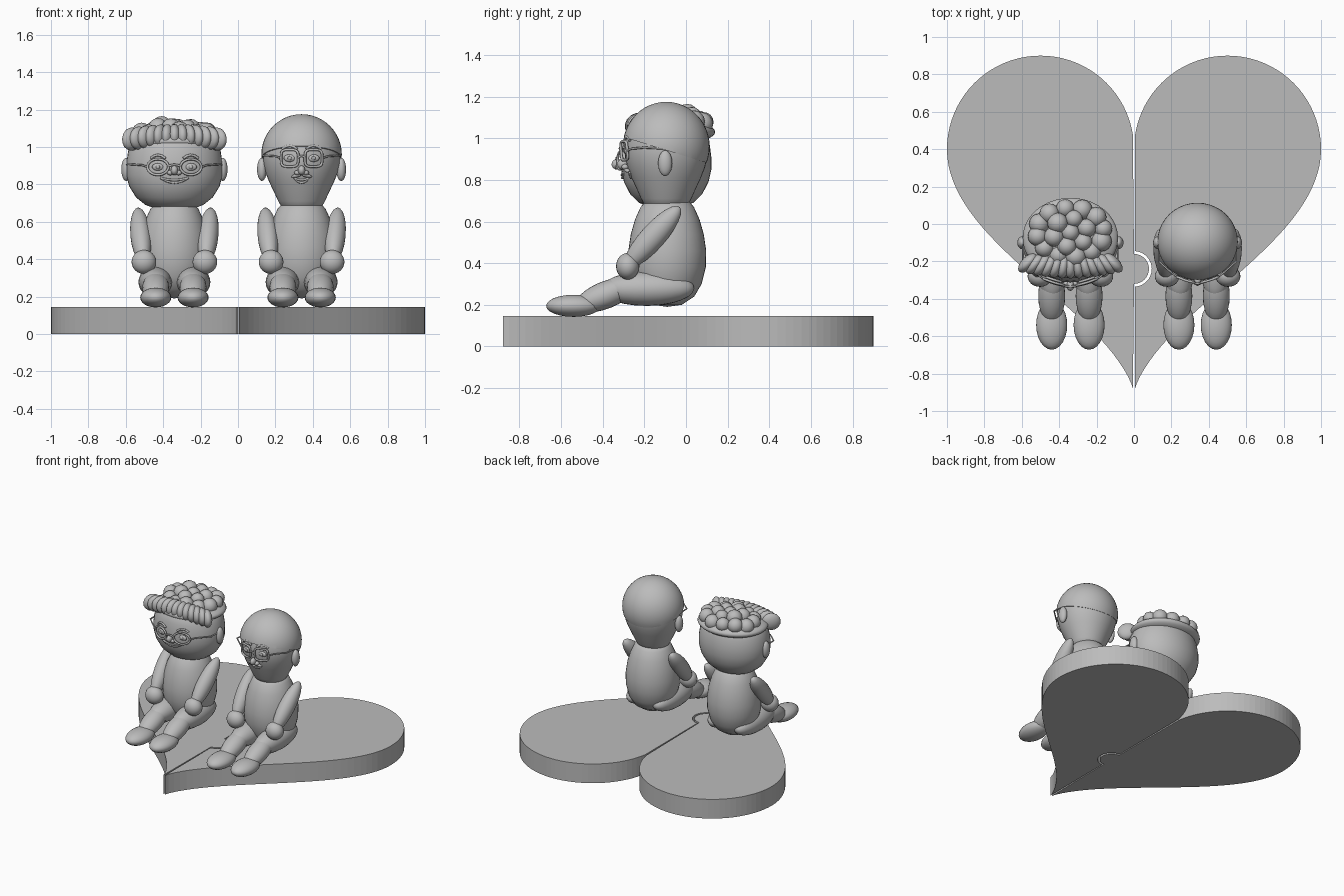
import bpy, bmesh, math, random
from mathutils import Vector, Matrix

random.seed(4)
if "Cube" in bpy.data.objects:
    bpy.data.objects.remove(bpy.data.objects["Cube"])

GREY = (0.5, 0.5, 0.5, 1)
mat = bpy.data.materials.new("plain grey")
mat.use_nodes = True
mat.diffuse_color = GREY
mat.node_tree.nodes["Principled BSDF"].inputs["Base Color"].default_value = GREY


def add(name, bm, smooth=True):
    bmesh.ops.recalc_face_normals(bm, faces=bm.faces[:])
    me = bpy.data.meshes.new(name)
    for f in bm.faces:
        f.smooth = smooth
    bm.to_mesh(me)
    bm.free()
    me.materials.append(mat)
    ob = bpy.data.objects.new(name, me)
    bpy.context.collection.objects.link(ob)
    return ob


def ball(name, centre, radii, axis=None, seg=24):
    """Ellipsoid; its z radius can be pointed along an axis."""
    bm = bmesh.new()
    bmesh.ops.create_uvsphere(bm, u_segments=seg, v_segments=seg // 2, radius=1)
    turn = Vector(axis).to_track_quat('Z', 'Y').to_matrix().to_4x4() if axis else Matrix()
    bm.transform(Matrix.Translation(centre) @ turn @ Matrix.Diagonal((*radii, 1)))
    return add(name, bm)


def limb(name, a, b, rx, ry):
    a, b = Vector(a), Vector(b)
    return ball(name, (a + b) / 2, (rx, ry, (b - a).length / 2), b - a)


def lathe(name, profile, x, y, depth=1.0, steps=40, cut=None):
    """Turned shape from (z, radius) points, optionally trimmed by a plane."""
    bm = bmesh.new()
    vs = [bm.verts.new((r, 0, z)) for z, r in profile]
    es = [bm.edges.new(p) for p in zip(vs, vs[1:])]
    bmesh.ops.spin(bm, geom=vs + es, cent=(0, 0, 0), axis=(0, 0, 1),
                   angle=math.tau, steps=steps)
    bmesh.ops.remove_doubles(bm, verts=bm.verts[:], dist=0.0005)
    if cut:
        bmesh.ops.bisect_plane(bm, geom=bm.verts[:] + bm.edges[:] + bm.faces[:],
                               plane_co=cut[0], plane_no=cut[1], clear_inner=True)
        rim = [e for e in bm.edges if e.is_boundary]
        bmesh.ops.contextual_create(bm, geom=rim)
    bm.transform(Matrix.Translation((x, y, 0)) @ Matrix.Diagonal((1, depth, 1, 1)))
    ob = add(name, bm)
    bpy.context.view_layer.objects.active = ob
    ob.select_set(True)
    bpy.ops.object.shade_smooth_by_angle(angle=math.radians(45))
    ob.select_set(False)
    return ob


def wire(name, pts, r, closed=False):
    cu = bpy.data.curves.new(name, 'CURVE')
    cu.dimensions = '3D'
    cu.bevel_depth, cu.bevel_resolution, cu.use_fill_caps = r, 2, True
    sp = cu.splines.new('POLY')
    sp.points.add(len(pts) - 1)
    for p, co in zip(sp.points, pts):
        p.co = (*co, 1)
    sp.use_cyclic_u = closed
    cu.materials.append(mat)
    ob = bpy.data.objects.new(name, cu)
    bpy.context.collection.objects.link(ob)
    ob.select_set(True)
    bpy.context.view_layer.objects.active = ob
    bpy.ops.object.convert(target='MESH')
    ob.select_set(False)


# Heart base in two halves, joined by a round tab and socket
GAP, TOP = 0.006, 0.145


def heart_half(name, s, r):
    ctrl = [Vector(p) for p in ((1, .4), (1, -.1), (.15, -.45), (0, -.89))]
    pts = []
    for i in range(33):
        t = i / 33
        w = ((1 - t) ** 3, 3 * t * (1 - t) ** 2, 3 * t * t * (1 - t), t ** 3)
        p = sum((c * k for c, k in zip(ctrl, w)), Vector((0, 0)))
        pts.append((s * p.x, p.y))
    pts.append((s * GAP, -.88))
    for i in range(17):
        a = -math.pi / 2 + math.pi * i / 16
        pts.append((max(r * math.cos(a), GAP) if s > 0 else max(r * math.cos(a), -GAP),
                    -.24 + r * math.sin(a)))
    for i in range(1, 40):
        a = math.pi * (1 - i / 40)
        pts.append((s * max(.5 + .5 * math.cos(a), GAP), .4 + .5 * math.sin(a)))
    bm = bmesh.new()
    face = bm.faces.new([bm.verts.new((x, y, 0)) for x, y in pts])
    out = bmesh.ops.extrude_face_region(bm, geom=[face])
    bmesh.ops.translate(bm, vec=(0, 0, TOP),
                        verts=[v for v in out["geom"] if isinstance(v, bmesh.types.BMVert)])
    add(name, bm, False)


heart_half("left_heart_half", 1, .095)
heart_half("right_heart_half", -1, .08)

# Seated bodies
TORSO = [(.19, 0), (.2, .07), (.24, .13), (.3, .165), (.38, .185), (.46, .187),
         (.54, .175), (.61, .155), (.67, .128), (.7, .1), (.71, 0)]


def body(who, cx):
    lathe(who + "_torso", TORSO, cx, -.09)
    for s, side in ((1, "left"), (-1, "right")):
        n = f"{who}_{side}_"
        limb(n + "arm", (cx + s * .195, -.03, .67), (cx + s * .165, -.29, .38), .055, .06)
        ball(n + "hand", (cx + s * .163, -.28, .385), (.066, .056, .064))
        limb(n + "thigh", (cx + s * .11, .04, .28), (cx + s * .095, -.41, .275), .09, .083)
        limb(n + "shin", (cx + s * .1, -.24, .305), (cx + s * .1, -.53, .19), .072, .066)
        ball(n + "foot", (cx + s * .1, -.54, .195), (.083, .132, .053))


body("curly_figure", -.34)
body("bald_figure", .34)

# Heads
CURLY = [(.665, 0), (.67, .1), (.69, .155), (.73, .205), (.79, .242), (.85, .258),
         (.91, .258), (.98, .247), (1.05, .215), (1.09, .14), (1.1, 0)]
BALD = [(.65, 0), (.655, .07), (.675, .105), (.71, .125), (.76, .148), (.81, .172),
        (.86, .192), (.91, .204), (.97, .208), (1.04, .19), (1.1, .155), (1.15, .09), (1.17, 0)]
HEAD_Y = -.095
lathe("curly_figure_head", CURLY, -.34, HEAD_Y, .84)
lathe("bald_figure_head", BALD, .34, HEAD_Y, .97)
dome = [(.96 - .215 * math.cos(math.pi * i / 24), .215 * math.sin(math.pi * i / 24))
        for i in range(25)]
lathe("bald_scalp", dome, .34, HEAD_Y, .97, cut=((0, 0, .942), (0, .3, 1)))


def face(who, cx, profile, depth, eye_x, eye_z, lens, power, ear, smile):
    def on(x, z, lift=0.0):
        """Point on the front of the head."""
        for (z0, r0), (z1, r1) in zip(profile, profile[1:]):
            if z0 <= z <= z1:
                r = r0 + (r1 - r0) * (z - z0) / (z1 - z0)
                break
        return (cx + x, HEAD_Y - depth * math.sqrt(max(r * r - x * x, 0)) - lift, z)

    def bow(t):
        return math.copysign(abs(t) ** power, t)

    for s, side in ((1, "left"), (-1, "right")):
        n = f"{who}_{side}_"
        ball(n + "ear", (cx + s * ear, -.1, .88), (.026, .034, .062))
        rim = [on(s * eye_x + lens[0] * bow(math.cos(a)), eye_z + lens[1] * bow(math.sin(a)), .018)
               for a in (math.tau * i / 32 for i in range(32))]
        wire(n + "glasses_rim", rim, .007, True)
        edge = eye_x + lens[0]
        wire(n + "glasses_arm", [on(s * edge, eye_z, .018), on(s * (edge + .03), eye_z + .01, .018),
                                 (cx + s * (ear - .005), -.2, eye_z + .015),
                                 (cx + s * (ear - .005), -.1, eye_z + .01)], .005)
        ball(n + "eye", on(s * eye_x, eye_z), (.032, .012, .02), seg=16)
        ball(n + "pupil", on(s * eye_x, eye_z, .011), (.011, .006, .011), seg=12)
        wire(n + "eyebrow", [on(s * eye_x + .04 * t, eye_z + lens[1] + .022 - .018 * t * t, .006)
                             for t in (-1, -.5, 0, .5, 1)], .007)
        ball(n + "nostril", on(s * .022, .862, .012), (.018, .018, .014), seg=12)
    bridge = eye_x - lens[0]
    wire(who + "_glasses_bridge", [on(bridge * t, eye_z + .012 - .008 * t * t, .022)
                                   for t in (-1, -.5, 0, .5, 1)], .006)
    ball(who + "_nose", on(0, .875, .018), (.02, .028, .026), seg=16)
    for drop in (.012, .026):
        wire(who + "_lip", [on(smile * t, .835 - drop * (1 - t * t), .003)
                            for t in (-1, -.6, -.3, 0, .3, .6, 1)], .006)


face("curly_figure", -.34, CURLY, .84, .088, .893, (.056, .042), 1, .258, .075)
face("bald_figure", .34, BALD, .97, .064, .94, (.046, .045), .5, .212, .04)
for s in (-1, 1):
    limb("moustache_half", (.34, -.295, .853), (.34 + s * .055, -.275, .84), .012, .01)

# Curly hair: smooth cap, round curls on top and a rolled fringe
ball("hair_cap", (-.34, -.075, 1.03), (.255, .215, .06), seg=40)
for count, rx, ry, z in ((1, 0, 0, 1.11), (6, .092, .075, 1.105), (12, .178, .13, 1.075)):
    for i in range(count):
        a = math.tau * (i + .3) / count
        r = random.uniform(.046, .056)
        ball("hair_curl", (-.34 + rx * math.cos(a), -.045 + ry * math.sin(a),
                           z + random.uniform(-.008, .008)), (r, r, r), seg=16)
for i in range(13):
    t = (i - 6) / 6
    ball("fringe_roll", (-.34 + .228 * t, -.228 + .02 * t * t, 1.06 - .018 * t * t),
         (.034, .066, .062), (.25 * t, -.25, 1), seg=16)
